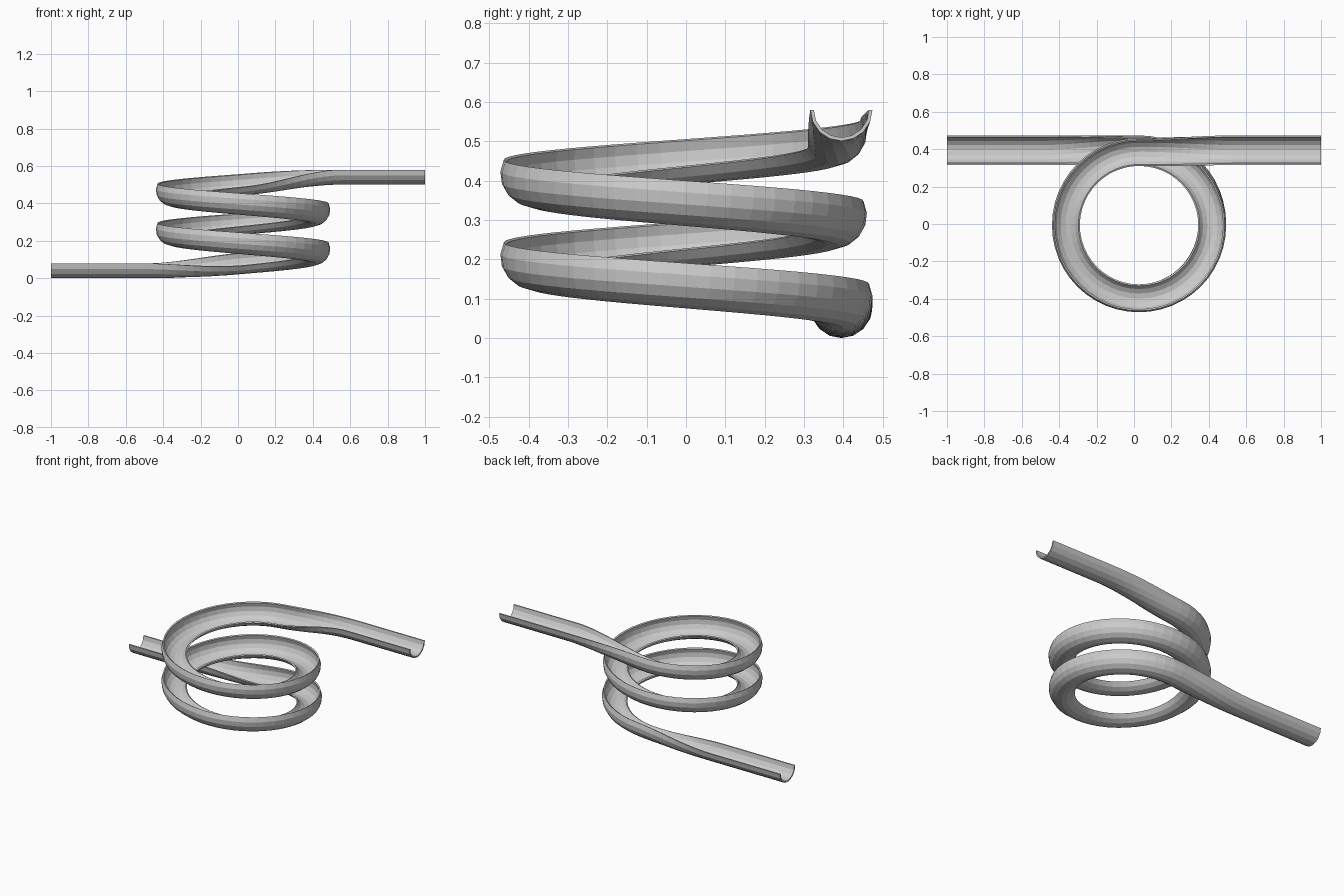
import bpy, bmesh, math
from mathutils import Vector

if "Cube" in bpy.data.objects:
    bpy.data.objects.remove(bpy.data.objects["Cube"])

R, WALL, SEGS = 0.079, 0.009, 8        # half-pipe section
CX, RAD, PITCH = 0.027, 0.387, 0.21    # coil
Y0, Y1 = 0.395, 0.381                  # straight line y, coil back y
Z0, ZC, Z1 = 0.079, 0.102, 0.580       # entry, coil start, exit heights
BANK = math.radians(27)
LEAD = 0.53                            # length of each transition
SLOPE = PITCH / (2 * math.pi * RAD)


def smooth(t):
    return t * t * (3 - 2 * t)


def hermite(a, b, ma, mb, t):
    return (a * (1 + 2 * t) * (1 - t) ** 2 + ma * t * (1 - t) ** 2
            + b * t * t * (3 - 2 * t) + mb * t * t * (t - 1))


# Path stations: (position, heading, bank)
stations = [(Vector((-1, Y0, Z0)), 0.0, 0.0)]
for i in range(12):                    # lead-in ramp
    t = i / 12
    z = hermite(Z0, ZC, 0, SLOPE * LEAD, t)
    stations.append((Vector((CX - LEAD * (1 - t), Y0, z)), 0.0, BANK * smooth(t)))
N = 96
for i in range(N + 1):                 # two clockwise turns
    a = 2 * math.pi * 2 * i / N
    drift = smooth(min(1, i / (N / 4)))
    cy = Y0 + (Y1 - Y0) * drift - RAD
    stations.append((Vector((CX + RAD * math.sin(a), cy + RAD * math.cos(a),
                             ZC + PITCH * 2 * i / N)), -a, BANK))
for i in range(1, 13):                 # lead-out ramp
    t = i / 12
    z = hermite(ZC + 2 * PITCH, Z1, SLOPE * LEAD, 0, t)
    y = Y1 + (Y0 - Y1) * smooth(t)
    stations.append((Vector((CX + LEAD * t, y, z)), 0.0, BANK * (1 - smooth(t))))
stations.append((Vector((1, Y0, Z1)), 0.0, 0.0))

# Closed U-shaped section: outer arc then inner arc back
profile = []
for r, order in ((R, range(SEGS + 1)), (R - WALL, range(SEGS, -1, -1))):
    for k in order:
        a = math.pi + math.pi * k / SEGS
        profile.append((r * math.cos(a), r * math.sin(a)))

# Sweep the section along the path
bm = bmesh.new()
rings = []
for i, (p, heading, bank) in enumerate(stations):
    side = Vector((-math.sin(heading), math.cos(heading), 0))   # outward
    fwd = Vector((math.cos(heading), math.sin(heading), 0))
    if 0 < i < len(stations) - 1:
        d = stations[i + 1][0] - stations[i - 1][0]
        fwd.z = d.z / math.hypot(d.x, d.y)
        fwd.normalize()
    up = fwd.cross(side)
    u = side * math.cos(bank) + up * math.sin(bank)
    v = up * math.cos(bank) - side * math.sin(bank)
    rings.append([bm.verts.new(p + u * x + v * y) for x, y in profile])
n = len(profile)
for a, b in zip(rings, rings[1:]):
    for k in range(n):
        bm.faces.new((a[k], a[(k + 1) % n], b[(k + 1) % n], b[k]))
for ring in (rings[0], rings[-1]):     # end caps
    for k in range(SEGS):
        bm.faces.new((ring[k], ring[k + 1], ring[n - 2 - k], ring[n - 1 - k]))
bmesh.ops.recalc_face_normals(bm, faces=bm.faces)

mesh = bpy.data.meshes.new("spiral_track")
bm.to_mesh(mesh)
bm.free()
bpy.context.collection.objects.link(bpy.data.objects.new("spiral_track", mesh))
